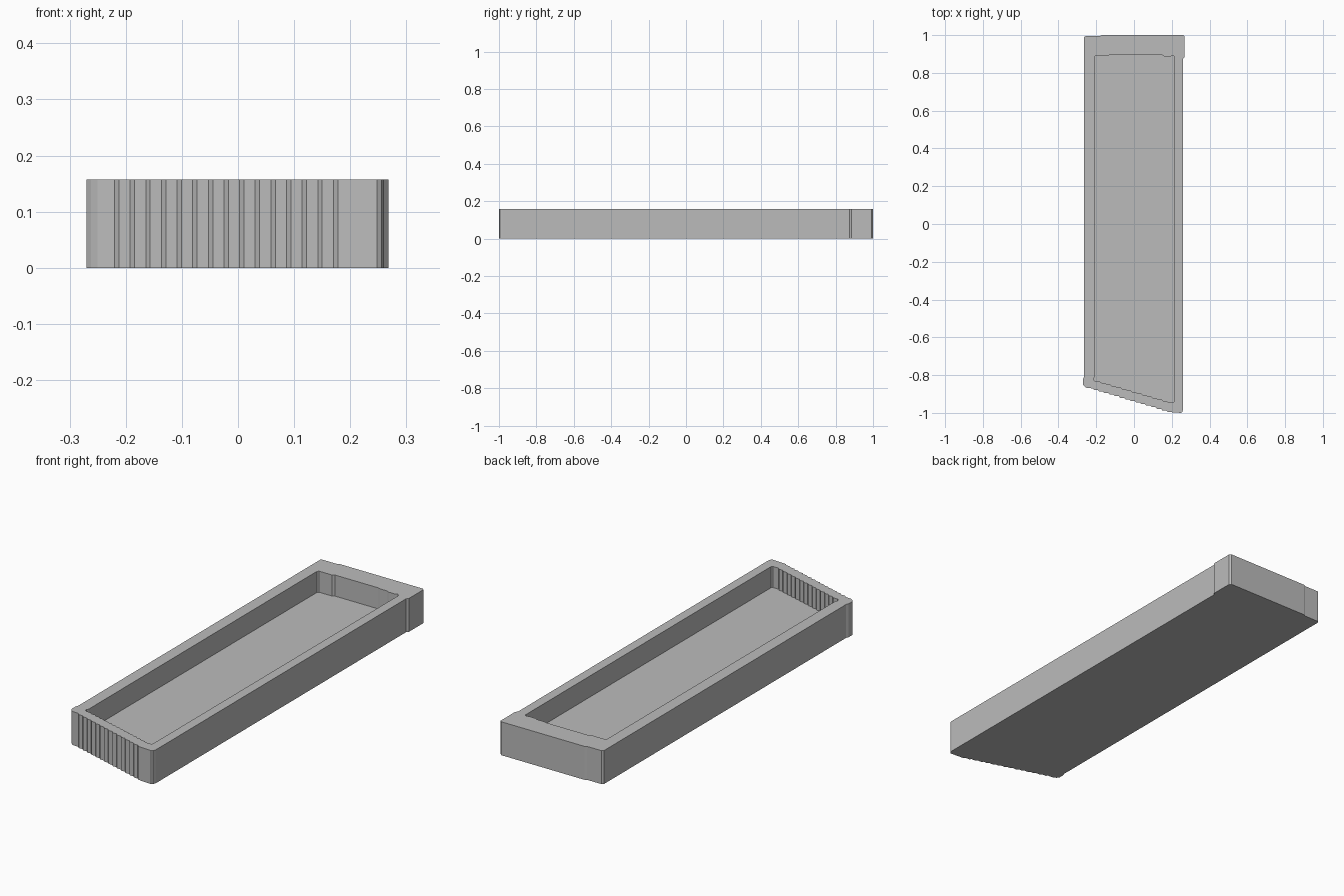
import bpy
import bmesh

HEIGHT = 0.157
FLOOR = 0.058

cube = bpy.data.objects.get("Cube")
if cube:
    bpy.data.objects.remove(cube, do_unlink=True)

# Single grey material
grey = bpy.data.materials.new("light grey")
grey.use_nodes = True
color = (0.5, 0.5, 0.5, 1)
grey.diffuse_color = color
grey.node_tree.nodes["Principled BSDF"].inputs["Base Color"].default_value = color


def staircase(start, end, steps, riser=0.008):
    """Stepped slanted edge: flat treads joined by short sloping risers."""
    (x0, y0), (x1, y1) = start, end
    pitch, drop = (x1 - x0) / steps, (y1 - y0) / steps
    points = []
    for i in range(steps):
        x = x0 + (i + 1) * pitch
        points.append((x - riser, y0 + i * drop))
        points.append((x, y0 + (i + 1) * drop))
    return points


def loop(bm, outline, z):
    """Closed ring of edges at height z."""
    verts = [bm.verts.new((x, y, z)) for x, y in outline]
    edges = [bm.edges.new((a, b)) for a, b in zip(verts, verts[1:] + verts[:1])]
    return verts, edges


def wall(bm, lower, upper):
    """Vertical faces between two matching rings."""
    n = len(lower)
    for i in range(n):
        j = (i + 1) % n
        bm.faces.new((lower[i], lower[j], upper[j], upper[i]))


# Outer outline, counter-clockwise from the left end of the slanted front
outer = [(-0.265, -0.81), (-0.27, -0.82), (-0.27, -0.85), (-0.262, -0.86), (-0.25, -0.868)]
outer += staircase((-0.24, -0.87), (0.178, -0.995), 15)
outer += [(0.248, -1.0), (0.256, -0.995), (0.26, -0.98), (0.26, 0.875), (0.268, 0.885),
          (0.268, 0.992), (0.26, 1.0), (-0.172, 1.0), (-0.182, 0.994),
          (-0.258, 0.994), (-0.265, 0.988)]

# Pocket outline, following the outer one
inner = [(-0.209, -0.81), (-0.214, -0.82), (-0.213, -0.826), (-0.205, -0.833)]
inner += staircase((-0.2, -0.833), (0.18, -0.944), 14)
inner += [(0.21, -0.944), (0.215, -0.937), (0.215, 0.885), (0.205, 0.893), (0.195, 0.888),
          (0.16, 0.888), (0.15, 0.894), (0.11, 0.894), (0.1, 0.898), (-0.125, 0.898),
          (-0.135, 0.891), (-0.202, 0.891), (-0.209, 0.885)]

# Tray: outer wall, pocket wall, rim, floor and underside
bm = bmesh.new()
base, _ = loop(bm, outer, 0)
rim_out, rim_out_edges = loop(bm, outer, HEIGHT)
rim_in, rim_in_edges = loop(bm, inner, HEIGHT)
pocket, _ = loop(bm, inner, FLOOR)
wall(bm, base, rim_out)
wall(bm, rim_in, pocket)
bm.faces.new(base)
bm.faces.new(pocket)
bmesh.ops.triangle_fill(bm, edges=rim_out_edges + rim_in_edges, use_beauty=True)
bmesh.ops.recalc_face_normals(bm, faces=bm.faces[:])

mesh = bpy.data.meshes.new("tray")
bm.to_mesh(mesh)
bm.free()
mesh.materials.append(grey)
tray = bpy.data.objects.new("tray", mesh)
bpy.context.collection.objects.link(tray)
